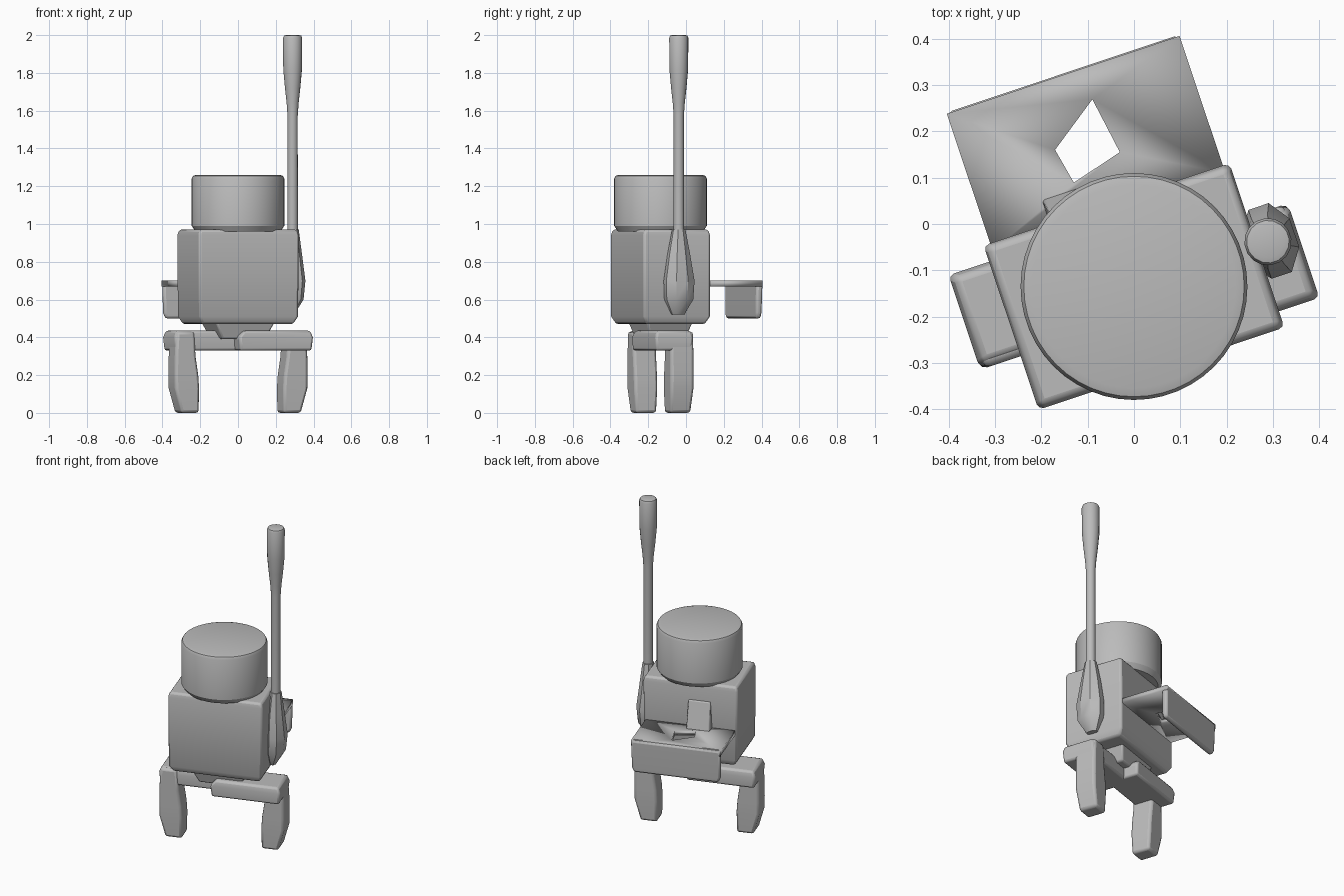
import bpy, bmesh, math
from mathutils import Matrix

cube = bpy.data.objects.get("Cube")
if cube:
    bpy.data.objects.remove(cube, do_unlink=True)

grey = bpy.data.materials.new("plain_grey")
grey.use_nodes = True
colour = (0.5, 0.5, 0.5, 1)
grey.diffuse_color = colour
grey.node_tree.nodes["Principled BSDF"].inputs["Base Color"].default_value = colour

# The whole figure stands turned about the vertical axis of its head
POSE = Matrix.Translation((0, -0.135, 0)) @ Matrix.Rotation(math.radians(18.5), 4, 'Z')


def finish(name, bm, bevel=0.0, thickness=0.0):
    bmesh.ops.recalc_face_normals(bm, faces=bm.faces)
    bm.transform(POSE)
    mesh = bpy.data.meshes.new(name)
    bm.to_mesh(mesh)
    bm.free()
    mesh.materials.append(grey)
    ob = bpy.data.objects.new(name, mesh)
    bpy.context.collection.objects.link(ob)
    if thickness:
        mod = ob.modifiers.new("thickness", 'SOLIDIFY')
        mod.thickness = thickness
        mod.offset = -1
    if bevel:
        mod = ob.modifiers.new("bevel", 'BEVEL')
        mod.width = bevel
        mod.segments = 2
        mod.limit_method = 'ANGLE'
        mod.angle_limit = math.radians(35)
    bpy.ops.object.select_all(action='DESELECT')
    ob.select_set(True)
    bpy.context.view_layer.objects.active = ob
    bpy.ops.object.shade_smooth_by_angle(angle=math.radians(32))
    return ob


def loft(name, sections, sides=4, bevel=0.0):
    """Stack of rings, each given as (z, centre x, centre y, half x, half y)."""
    bm = bmesh.new()
    rings = []
    grow = 1 / math.cos(math.pi / 4) if sides == 4 else 1
    for z, cx, cy, hx, hy in sections:
        ring = []
        for i in range(sides):
            a = 2 * math.pi * (i + 0.5) / sides
            ring.append(bm.verts.new((cx + grow * hx * math.cos(a),
                                      cy + grow * hy * math.sin(a), z)))
        rings.append(ring)
    for low, high in zip(rings, rings[1:]):
        for i in range(sides):
            j = (i + 1) % sides
            bm.faces.new((low[i], low[j], high[j], high[i]))
    bm.faces.new(rings[0][::-1])
    bm.faces.new(rings[-1])
    return finish(name, bm, bevel)


# Head drum and boxy torso
loft("head", [(0.96, 0, 0, 0.225, 0.225), (0.99, 0, 0, 0.245, 0.245),
              (1.24, 0, 0, 0.245, 0.245), (1.255, 0, 0, 0.238, 0.238),
              (1.26, 0, 0, 0.22, 0.22)], sides=48)
loft("torso", [(0.47, 0, 0, 0.255, 0.165), (0.51, 0, 0, 0.277, 0.187),
               (0.94, 0, 0, 0.28, 0.187), (0.97, 0, 0, 0.272, 0.18)], bevel=0.012)
loft("waist", [(0.39, 0, 0, 0.12, 0.1), (0.49, 0, 0, 0.17, 0.13)], bevel=0.01)

# Hips are offset forward on one side and back on the other
for side, name in ((1, "left"), (-1, "right")):
    loft(name + "_hip", [(0.33, side * 0.165, -side * 0.045, 0.2, 0.1),
                         (0.40, side * 0.165, -side * 0.045, 0.207, 0.105),
                         (0.435, side * 0.175, -side * 0.045, 0.185, 0.095)], bevel=0.012)
    loft(name + "_leg", [(0, side * 0.285, 0, 0.05, 0.058),
                         (0.13, side * 0.302, 0, 0.068, 0.065),
                         (0.2, side * 0.305, 0, 0.066, 0.065),
                         (0.3, side * 0.312, 0, 0.058, 0.065),
                         (0.43, side * 0.312, 0, 0.05, 0.065)], bevel=0.015)

# Arm and tall pole held at the side
loft("left_arm", [(0.52, 0.29, 0, 0.02, 0.035), (0.6, 0.305, 0, 0.055, 0.08),
                  (0.7, 0.31, 0, 0.06, 0.085), (0.84, 0.305, 0, 0.048, 0.062),
                  (0.97, 0.305, 0, 0.032, 0.036)], sides=8)
loft("pole", [(z, 0.305, 0, r, r) for z, r in
              ((0.9, 0.028), (1.57, 0.027), (1.64, 0.032), (1.72, 0.041), (1.82, 0.05),
               (1.985, 0.051), (1.997, 0.046), (2.0, 0.035))], sides=16)

# Rear shelf pierced by a four-sided hole
bm = bmesh.new()
outer = [bm.verts.new((x, y, 0.7)) for x, y in
         ((-0.265, 0.17), (0.265, 0.17), (0.265, 0.482), (-0.265, 0.482))]
inner = [bm.verts.new((x, y, 0.7)) for x, y in
         ((-0.052, 0.254), (0.063, 0.285), (0.043, 0.412), (-0.068, 0.334))]
for i in range(4):
    j = (i + 1) % 4
    bm.faces.new((outer[i], outer[j], inner[j], inner[i]))
finish("rear_shelf", bm, thickness=0.03)

# Panel hanging from the shelf, and the brace above it
loft("rear_flap", [(0.5, 0, 0.462, 0.25, 0.015), (0.53, 0, 0.463, 0.262, 0.017),
                   (0.7, 0, 0.467, 0.265, 0.018)], bevel=0.012)
loft("rear_brace", [(0.68, -0.06, 0.2, 0.07, 0.045), (0.86, -0.055, 0.17, 0.065, 0.025)],
     bevel=0.006)
